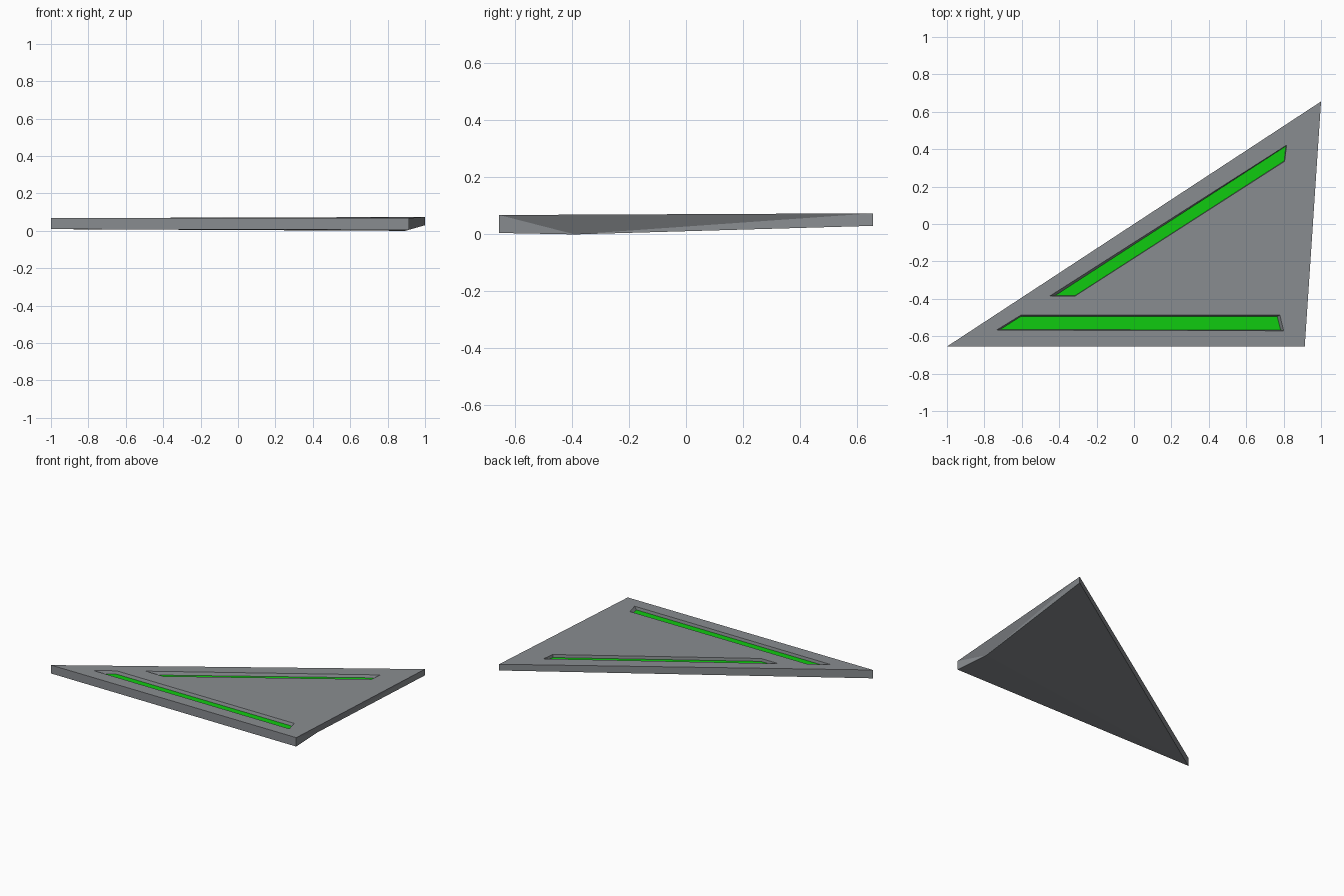
import bpy, bmesh

if "Cube" in bpy.data.objects:
    bpy.data.objects.remove(bpy.data.objects["Cube"])


def material(name, rgb):
    m = bpy.data.materials.new(name)
    m.diffuse_color = (*rgb, 1)
    m.use_nodes = True
    m.node_tree.nodes["Principled BSDF"].inputs["Base Color"].default_value = m.diffuse_color
    return m


grey = material("hull grey", (0.25, 0.265, 0.28))
green = material("light green", (0.005, 0.6, 0.005))


def top_z(y):
    return 0.071 + 0.0046 * y


bm = bmesh.new()


def ring(points, drop=0.0):
    return [bm.verts.new((x, y, top_z(y) - drop)) for x, y in points]


def edges(loop):
    return [bm.edges.new((v, loop[(i + 1) % len(loop)])) for i, v in enumerate(loop)]


# Outline of the top and the openings of the two slots
top = ring([(-1, -0.655), (0.913, -0.655), (1, 0.655)])
slots = [
    ([(-0.735, -0.567), (0.80, -0.571), (0.78, -0.487), (-0.605, -0.487)],
     [(-0.715, -0.564), (0.784, -0.567), (0.766, -0.494), (-0.605, -0.494)]),
    ([(-0.45, -0.385), (-0.315, -0.385), (0.805, 0.335), (0.816, 0.422)],
     [(-0.422, -0.383), (-0.315, -0.383), (0.803, 0.337), (0.812, 0.416)]),
]
openings = [ring(o) for o, f in slots]

# Top skin with holes
outline = edges(top)
for o in openings:
    outline += edges(o)
bmesh.ops.triangle_fill(bm, use_beauty=True, use_dissolve=False,
                        edges=outline, normal=(0, 0, 1))

# Slot walls and green floors
for o, (_, floor_pts) in zip(openings, slots):
    floor = ring(floor_pts, 0.02)
    for i in range(4):
        j = (i + 1) % 4
        bm.faces.new((o[i], o[j], floor[j], floor[i]))
    bm.faces.new(floor).material_index = 1

# Sides and underside, with a low corner on the right edge
at, bt, ct = top
ab, bb, cb, low = [bm.verts.new(p) for p in (
    (-1, -0.655, 0.009), (0.913, -0.655, 0.005),
    (1, 0.655, 0.03), (0.895, -0.39, 0.0))]
for f in ((at, ab, bb, bt), (ct, cb, ab, at), (bt, bb, low),
          (bt, low, ct), (low, cb, ct), (ab, low, bb), (ab, cb, low)):
    bm.faces.new(f)

bmesh.ops.recalc_face_normals(bm, faces=bm.faces[:])
mesh = bpy.data.meshes.new("wing_panel")
bm.to_mesh(mesh)
bm.free()
mesh.materials.append(grey)
mesh.materials.append(green)
bpy.context.collection.objects.link(bpy.data.objects.new("wing_panel", mesh))
